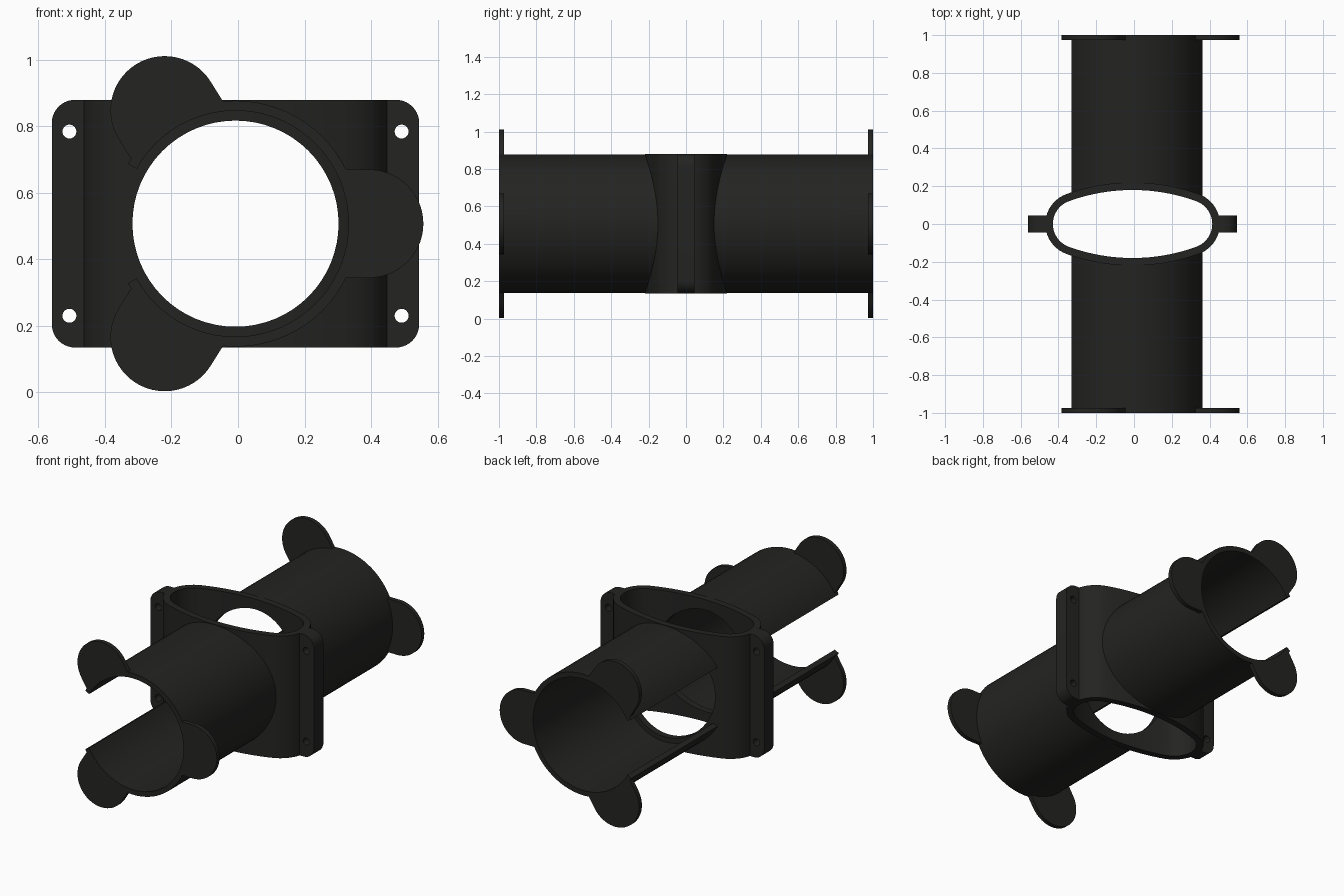
import bpy, bmesh, math
from math import sin, cos, pi, radians

if "Cube" in bpy.data.objects:
    bpy.data.objects.remove(bpy.data.objects["Cube"])

CX, CZ = -0.0075, 0.5065          # axis of the pipe
R_OUT, R_IN, R_BORE = 0.37, 0.34, 0.31
HALF_H = 0.3725                   # half height of the sleeve
OPEN = radians(151)               # pipe wall spans -OPEN..OPEN, open toward -x

mat = bpy.data.materials.new("dark_plastic")
mat.diffuse_color = (0.017, 0.017, 0.016, 1)
mat.use_nodes = True
mat.node_tree.nodes["Principled BSDF"].inputs["Base Color"].default_value = mat.diffuse_color


def arc(cx, cy, r, a0, a1, n):
    return [(cx + r * cos(a0 + (a1 - a0) * i / n), cy + r * sin(a0 + (a1 - a0) * i / n))
            for i in range(n + 1)]


def circle(cx, cy, r, n):
    return arc(cx, cy, r, 0, 2 * pi, n)[:-1]


def finish(ob):
    bpy.ops.object.select_all(action='DESELECT')
    ob.select_set(True)
    bpy.context.view_layer.objects.active = ob
    bm = bmesh.new()
    bm.from_mesh(ob.data)
    bmesh.ops.remove_doubles(bm, verts=bm.verts, dist=1e-5)
    bmesh.ops.recalc_face_normals(bm, faces=bm.faces)
    bm.to_mesh(ob.data)
    bm.free()
    ob.data.materials.clear()
    ob.data.materials.append(mat)
    bpy.ops.object.shade_smooth_by_angle(angle=radians(30))


def extrude(name, loops, half, loc, upright):
    """Extrude outline loops (later loops are holes) by +-half."""
    cu = bpy.data.curves.new(name, 'CURVE')
    cu.dimensions, cu.fill_mode, cu.extrude = '2D', 'BOTH', half
    for pts in loops:
        sp = cu.splines.new('POLY')
        sp.points.add(len(pts) - 1)
        for p, (x, y) in zip(sp.points, pts):
            p.co = (x, y, 0, 1)
        sp.use_cyclic_u = True
    ob = bpy.data.objects.new(name, cu)
    bpy.context.collection.objects.link(ob)
    ob.location = loc
    if upright:
        ob.rotation_euler.x = pi / 2
    bpy.ops.object.select_all(action='DESELECT')
    ob.select_set(True)
    bpy.context.view_layer.objects.active = ob
    bpy.ops.object.convert(target='MESH')
    ob = bpy.context.view_layer.objects.active
    finish(ob)
    return ob


# Sleeve section: two shallow arcs joined by tighter round ends
BIG_R, BIG_C, END_R, END_C = 1.03, 0.81, 0.168, 0.294
TILT = math.atan2(BIG_C, END_C)


def sleeve_loop(inset):
    R, r = BIG_R - inset, END_R - inset
    return (arc(END_C, 0, r, -TILT, TILT, 20)[:-1]
            + arc(0, -BIG_C, R, TILT, pi - TILT, 24)[:-1]
            + arc(-END_C, 0, r, pi - TILT, pi + TILT, 20)[:-1]
            + arc(0, BIG_C, R, pi + TILT, 2 * pi - TILT, 24)[:-1])


def sleeve_y(x):
    x = abs(x)
    if x < BIG_R * cos(TILT):
        return math.sqrt(BIG_R ** 2 - x * x) - BIG_C
    return math.sqrt(END_R ** 2 - (x - END_C) ** 2)


# Vertical sleeve, bored through along y
sleeve = extrude("sleeve", [sleeve_loop(0), sleeve_loop(0.04)], HALF_H, (CX, 0, CZ), False)
bpy.ops.mesh.primitive_cylinder_add(vertices=64, radius=R_BORE, depth=1,
                                    location=(CX, 0, CZ), rotation=(pi / 2, 0, 0))
cutter = bpy.context.object
cutter.hide_render = True
mod = sleeve.modifiers.new("bore", 'BOOLEAN')
mod.operation, mod.solver, mod.object = 'DIFFERENCE', 'EXACT', cutter
bpy.context.view_layer.objects.active = sleeve
bpy.ops.object.modifier_apply(modifier=mod.name)
bpy.data.objects.remove(cutter)
finish(sleeve)

# Bolt flanges on both sides
X0, X1, CR = 0.44, 0.5525, 0.07
for side, label in ((-1, "left"), (1, "right")):
    outline = ([(X0, -HALF_H)] + arc(X1 - CR, -HALF_H + CR, CR, -pi / 2, 0, 10)
               + arc(X1 - CR, HALF_H - CR, CR, 0, pi / 2, 10) + [(X0, HALF_H)])
    loops = [outline] + [circle(0.4995, z, 0.021, 24) for z in (-0.277, 0.277)]
    loops = [[(side * x, z) for x, z in lp] for lp in loops]
    extrude("flange_" + label, loops, 0.045, (CX, 0, CZ), True)


# Half pipes, their inner ends following the sleeve surface
def pipe(name, side, n=60):
    bm = bmesh.new()
    rings = []
    for i in range(n + 1):
        a = -OPEN + 2 * OPEN * i / n
        ring = []
        for r, end in ((R_IN, 0), (R_OUT, 0), (R_OUT, 1), (R_IN, 1)):
            x, z = r * cos(a), r * sin(a)
            y = 1.0 if end else sleeve_y(x) - 0.005
            ring.append(bm.verts.new((CX + x, side * y, CZ + z)))
        rings.append(ring)
    for a, b in zip(rings, rings[1:]):
        for k in range(4):
            bm.faces.new((a[k], a[(k + 1) % 4], b[(k + 1) % 4], b[k]))
    bm.faces.new(rings[0])
    bm.faces.new(rings[-1])
    me = bpy.data.meshes.new(name)
    bm.to_mesh(me)
    bm.free()
    ob = bpy.data.objects.new(name, me)
    bpy.context.collection.objects.link(ob)
    finish(ob)


# Rounded end tabs
TAB_R, TAB_D, TAB_IN = 0.163, 0.402, 0.345
h = math.asin(TAB_R / TAB_IN)
tab = arc(TAB_D, 0, TAB_R, -pi / 2, pi / 2, 28) + arc(0, 0, TAB_IN, h, -h, 12)

for side, label in ((-1, "front"), (1, "back")):
    pipe("pipe_" + label, side)
    for i, deg in enumerate((0, 122, -122)):
        c, s = cos(radians(deg)), sin(radians(deg))
        pts = [(x * c - z * s, x * s + z * c) for x, z in tab]
        extrude(f"tab_{label}_{i + 1}", [pts], 0.0135, (CX, side * 0.9865, CZ), True)
